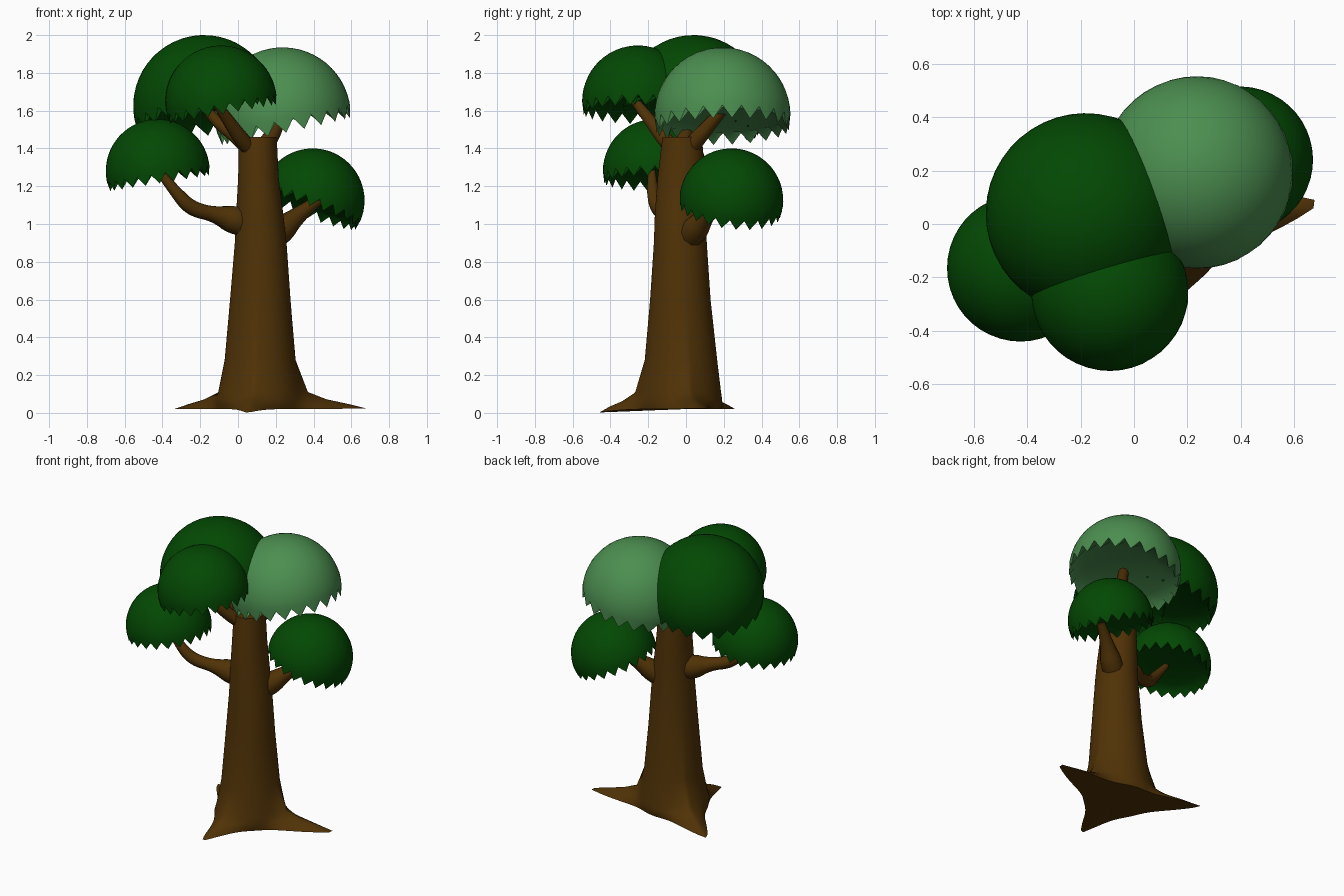
import bpy, bmesh
from math import sin, cos, pi, radians, atan2, exp
from mathutils import Vector

cube = bpy.data.objects.get("Cube")
if cube:
    bpy.data.objects.remove(cube)


def material(name, color):
    m = bpy.data.materials.new(name)
    m.use_nodes = True
    m.diffuse_color = (*color, 1)
    m.node_tree.nodes["Principled BSDF"].inputs["Base Color"].default_value = (*color, 1)
    return m


BARK = material("bark brown", (0.08, 0.032, 0.002))
DARK = material("dark leaf green", (0.001, 0.065, 0.001))
LIGHT = material("light leaf green", (0.072, 0.272, 0.08))


def finish(bm, name, mat):
    bmesh.ops.recalc_face_normals(bm, faces=bm.faces)
    mesh = bpy.data.meshes.new(name)
    bm.to_mesh(mesh)
    bm.free()
    mesh.materials.append(mat)
    for p in mesh.polygons:
        p.use_smooth = True
    obj = bpy.data.objects.new(name, mesh)
    bpy.context.collection.objects.link(obj)
    return obj


def bridge(bm, a, b):
    n = len(a)
    for i in range(n):
        j = (i + 1) % n
        bm.faces.new((a[i], a[j], b[j], b[i]))


def fan(bm, hub, ring):
    for i in range(len(ring)):
        bm.faces.new((hub, ring[i], ring[(i + 1) % len(ring)]))


# Leaf domes: zigzag rim, nearly flat underside, tilted by a slope in x and y
def dome(name, centre, radius, slope, mat, teeth=22, rows=14):
    bm = bmesh.new()
    n = teeth * 2
    turn = Vector((0, 0, 1)).rotation_difference(Vector((-slope[0], -slope[1], 1)))

    def point(out, up, i):
        a = 2 * pi * i / n
        v = Vector((out * cos(a), out * sin(a), up))
        return bm.verts.new(Vector(centre) + turn @ v * radius)

    def circle(out, up):
        return [point(out, up, i) for i in range(n)]

    rings = [circle(sin(a), cos(a)) for a in (pi / 2 * r / rows for r in range(1, rows + 1))]
    tips = [radians(104 if i % 2 else 93) for i in range(n)]
    rim = [point(sin(a), cos(a), i) for i, a in enumerate(tips)]
    under = [circle(out, up) for out, up in ((0.9, -0.07), (0.7, -0.03), (0.35, 0.0))]
    rings += [rim] + under
    fan(bm, point(0, 1, 0), rings[0])
    for a, b in zip(rings, rings[1:]):
        bridge(bm, a, b)
    fan(bm, point(0, 0.01, 0), rings[-1])
    for i in range(n):
        bm.edges.get((rim[i], rim[(i + 1) % n])).smooth = False
    return finish(bm, name, mat)


dome("crown_dome", (-0.18, 0.04, 1.625), 0.375, (0.18, -0.2), DARK)
dome("light_crown_dome", (0.237, 0.193, 1.575), 0.36, (0.21, 0.02), LIGHT)
dome("front_dome", (-0.09, -0.255, 1.65), 0.295, (0.18, 0.0), DARK)
dome("right_dome", (-0.425, -0.165, 1.28), 0.275, (0.16, 0.0), DARK)
dome("left_dome", (0.395, 0.24, 1.125), 0.275, (-0.36, -0.13), DARK)


# Trunk: lofted rings that flare into three pointed roots
ROOTS = [(0.69, 0.08, 0.025), (0.05, -0.46, 0.0), (-0.335, 0.255, 0.02)]
CX, CY = 0.11, -0.03
# height, centre x, centre y, half width x, half width y, root strength
SECTIONS = [
    (0.02, 0.11, -0.03, 0.21, 0.21, 1.0),
    (0.045, 0.11, -0.03, 0.215, 0.22, 0.72),
    (0.07, 0.11, -0.03, 0.22, 0.22, 0.4),
    (0.11, 0.115, -0.03, 0.215, 0.215, 0.12),
    (0.28, 0.115, -0.025, 0.185, 0.19, 0.02),
    (0.6, 0.118, -0.03, 0.16, 0.16, 0),
    (0.9, 0.12, -0.03, 0.137, 0.14, 0),
    (1.05, 0.115, -0.03, 0.125, 0.135, 0),
    (1.25, 0.108, -0.025, 0.107, 0.125, 0),
    (1.46, 0.105, -0.02, 0.1, 0.105, 0),
]
bm = bmesh.new()
N = 120
rings = []
for z, x, y, hx, hy, strength in SECTIONS:
    ring = []
    for i in range(N):
        a = 2 * pi * i / N
        reach, drop = 0, 0
        for rx, ry, rz in ROOTS:
            d = Vector((rx - CX, ry - CY))
            gap = a - atan2(d.y, d.x)
            gap = abs(atan2(sin(gap), cos(gap)))
            reach += (d.length - 0.2) * exp(-(gap / 0.26) ** 1.15)
            drop += (rz - 0.02) * exp(-gap / 0.15)
        r = strength * reach
        ring.append(bm.verts.new((x + (hx + r) * cos(a), y + (hy + r) * sin(a),
                                  z + strength * drop)))
    rings.append(ring)
for a, b in zip(rings, rings[1:]):
    bridge(bm, a, b)
for ring in (rings[0], rings[-1]):
    fan(bm, bm.verts.new(sum((v.co for v in ring), Vector()) / N), ring)
trunk = finish(bm, "trunk", BARK)
bpy.context.view_layer.objects.active = trunk
trunk.select_set(True)
bpy.ops.object.shade_smooth_by_angle(angle=radians(60))
trunk.select_set(False)


# Branches: tapered curved tubes, each point being x, y, z, radius
def branch(name, points):
    curve = bpy.data.curves.new(name, "CURVE")
    curve.dimensions = "3D"
    curve.bevel_depth = 1
    curve.bevel_resolution = 3
    curve.use_fill_caps = True
    curve.resolution_u = 6
    s = curve.splines.new("NURBS")
    s.points.add(len(points) - 1)
    for p, (x, y, z, r) in zip(s.points, points):
        p.co = (x, y, z, 1)
        p.radius = r
    s.order_u = 3
    s.use_endpoint_u = True
    s.use_smooth = True
    curve.materials.append(BARK)
    obj = bpy.data.objects.new(name, curve)
    bpy.context.collection.objects.link(obj)


branch("right_branch", [(0.11, -0.03, 0.98, 0.06), (-0.01, -0.05, 1.02, 0.09),
                        (-0.12, -0.1, 1.05, 0.04), (-0.25, -0.15, 1.08, 0.042),
                        (-0.33, -0.18, 1.17, 0.032), (-0.42, -0.18, 1.28, 0.02)])
branch("left_branch", [(0.1, -0.03, 0.86, 0.05), (0.21, 0.03, 0.95, 0.085),
                       (0.32, 0.11, 1.05, 0.04), (0.43, 0.18, 1.13, 0.028)])
branch("front_branch", [(0.08, -0.05, 1.38, 0.04), (0.03, -0.1, 1.43, 0.045),
                        (-0.06, -0.2, 1.56, 0.032), (-0.12, -0.27, 1.65, 0.024)])
branch("crown_branch", [(0.08, -0.02, 1.38, 0.05), (0.0, -0.01, 1.46, 0.04),
                        (-0.12, 0.02, 1.54, 0.03), (-0.19, 0.04, 1.64, 0.024)])
branch("light_crown_branch", [(0.12, 0.0, 1.38, 0.05), (0.17, 0.06, 1.45, 0.045),
                              (0.21, 0.13, 1.53, 0.036), (0.24, 0.19, 1.6, 0.03)])
